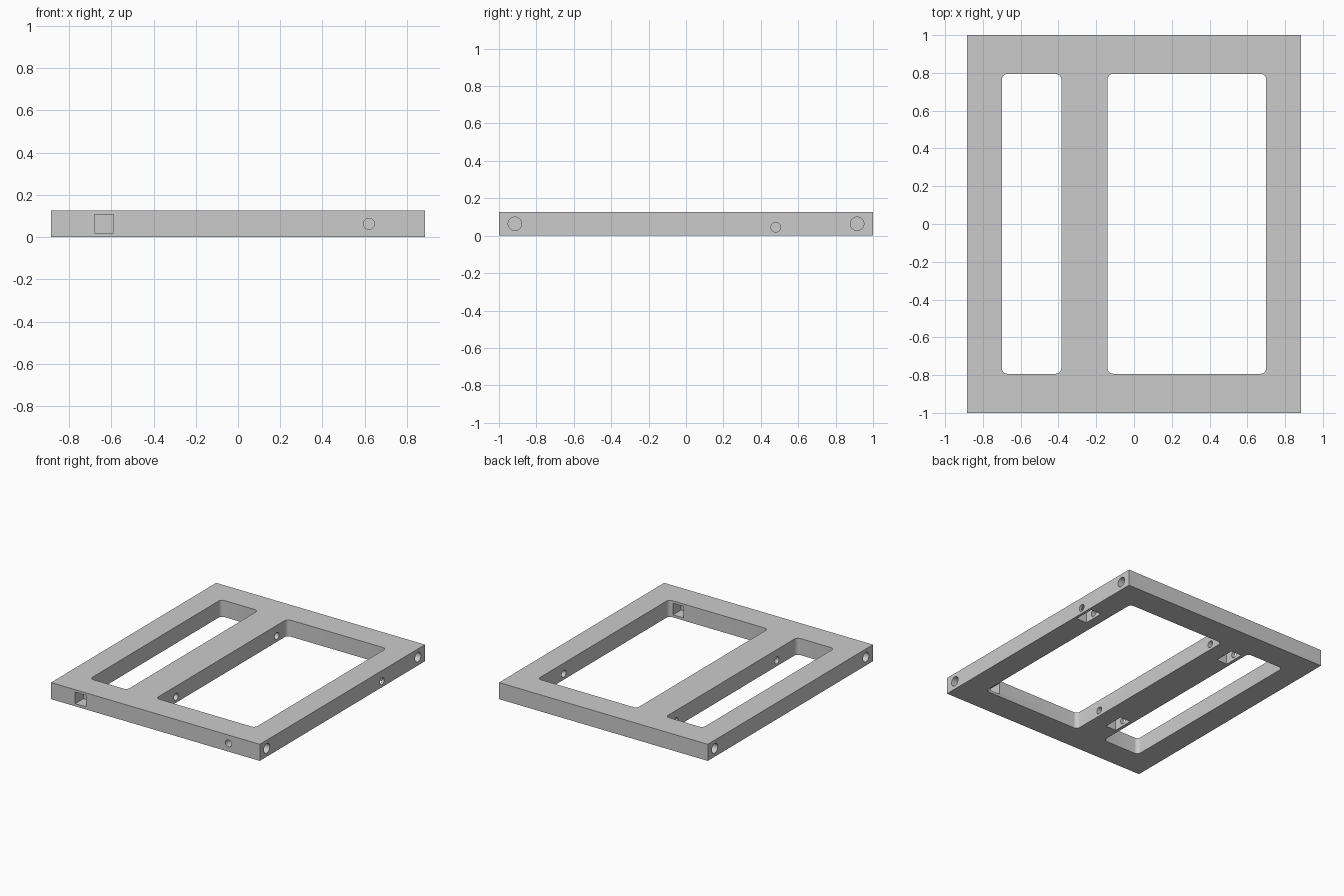
import bpy
import bmesh
import math
from mathutils import Matrix, Vector

if "Cube" in bpy.data.objects:
    bpy.data.objects.remove(bpy.data.objects["Cube"], do_unlink=True)

W, D, H = 0.885, 1.0, 0.127   # half width, half depth, thickness
MID = H / 2
BOLT_Z = 0.045

grey = bpy.data.materials.new("plain_grey")
grey.use_nodes = True
colour = (0.6, 0.6, 0.6, 1)
grey.diffuse_color = colour
grey.node_tree.nodes["Principled BSDF"].inputs["Base Color"].default_value = colour


def make_object(name, bm):
    mesh = bpy.data.meshes.new(name)
    bm.to_mesh(mesh)
    bm.free()
    mesh.materials.append(grey)
    obj = bpy.data.objects.new(name, mesh)
    bpy.context.collection.objects.link(obj)
    return obj


def box(name, low, high, radius=0):
    """Box between two corners, with optional rounded upright edges."""
    low, high = Vector(low), Vector(high)
    bm = bmesh.new()
    bmesh.ops.create_cube(bm, size=1)
    bmesh.ops.scale(bm, vec=high - low, verts=bm.verts)
    bmesh.ops.translate(bm, vec=(low + high) / 2, verts=bm.verts)
    if radius:
        upright = [e for e in bm.edges
                   if abs(e.verts[0].co.z - e.verts[1].co.z) > 0.01]
        bmesh.ops.bevel(bm, geom=upright, offset=radius, segments=6,
                        profile=0.5, affect='EDGES')
    return make_object(name, bm)


def rod(name, start, end, radius):
    """Cylinder between two points."""
    start, end = Vector(start), Vector(end)
    axis = end - start
    turn = axis.to_track_quat('Z', 'Y').to_matrix().to_4x4()
    bm = bmesh.new()
    bmesh.ops.create_cone(bm, cap_ends=True, segments=32, radius1=radius,
                          radius2=radius, depth=axis.length,
                          matrix=Matrix.Translation((start + end) / 2) @ turn)
    return make_object(name, bm)


frame = box("frame", (-W, -D, 0), (W, D, H))
cutters = []

# Two rounded openings either side of the centre bar
for x0, x1 in ((-0.70, -0.385), (-0.14, 0.70)):
    cutters.append(box("opening", (x0, -0.793, -0.1), (x1, 0.795, 0.3), 0.03))

# Blind dowel holes at the ends of the front and back rails
for side in (-1, 1):
    for y in (-0.915, 0.915):
        cutters.append(rod("dowel_hole", (side * (W + 0.05), y, MID),
                           (side * (W - 0.2), y, MID), 0.036))

# Bolt holes across the left rail and centre bar, with nut slots from below
for x0, x1, slot_x, y in ((0.66, 0.95, 0.775, 0.48),
                          (-0.42, -0.10, -0.36, 0.67),
                          (-0.42, -0.10, -0.36, -0.55)):
    cutters.append(rod("bolt_hole", (x0, y, BOLT_Z), (x1, y, BOLT_Z), 0.026))
    cutters.append(box("nut_slot", (slot_x, y - 0.08, -0.05),
                       (slot_x + 0.09, y + 0.08, 0.09)))

# Front bolt hole with a square nut pocket on its inner side
cutters.append(rod("front_bolt_hole", (0.62, -1.05, MID), (0.62, -0.76, MID), 0.026))
cutters.append(box("inner_nut_pocket", (0.575, -0.89, 0.02), (0.665, -0.76, 0.108)))

# Square blind pocket in the front face
cutters.append(box("front_pocket", (-0.68, -1.05, 0.02), (-0.59, -0.9, 0.108)))

# Cut everything out of the frame
for cutter in cutters:
    cutter.hide_render = True
    mod = frame.modifiers.new("cut", 'BOOLEAN')
    mod.operation = 'DIFFERENCE'
    mod.solver = 'EXACT'
    mod.object = cutter

graph = bpy.context.evaluated_depsgraph_get()
result = bpy.data.meshes.new_from_object(frame.evaluated_get(graph))
frame.modifiers.clear()
frame.data = result
for cutter in cutters:
    bpy.data.objects.remove(cutter, do_unlink=True)

# Smooth the round walls, keep the edges crisp
bpy.ops.object.select_all(action='DESELECT')
frame.select_set(True)
bpy.context.view_layer.objects.active = frame
bpy.ops.object.shade_smooth_by_angle(angle=math.radians(30))
